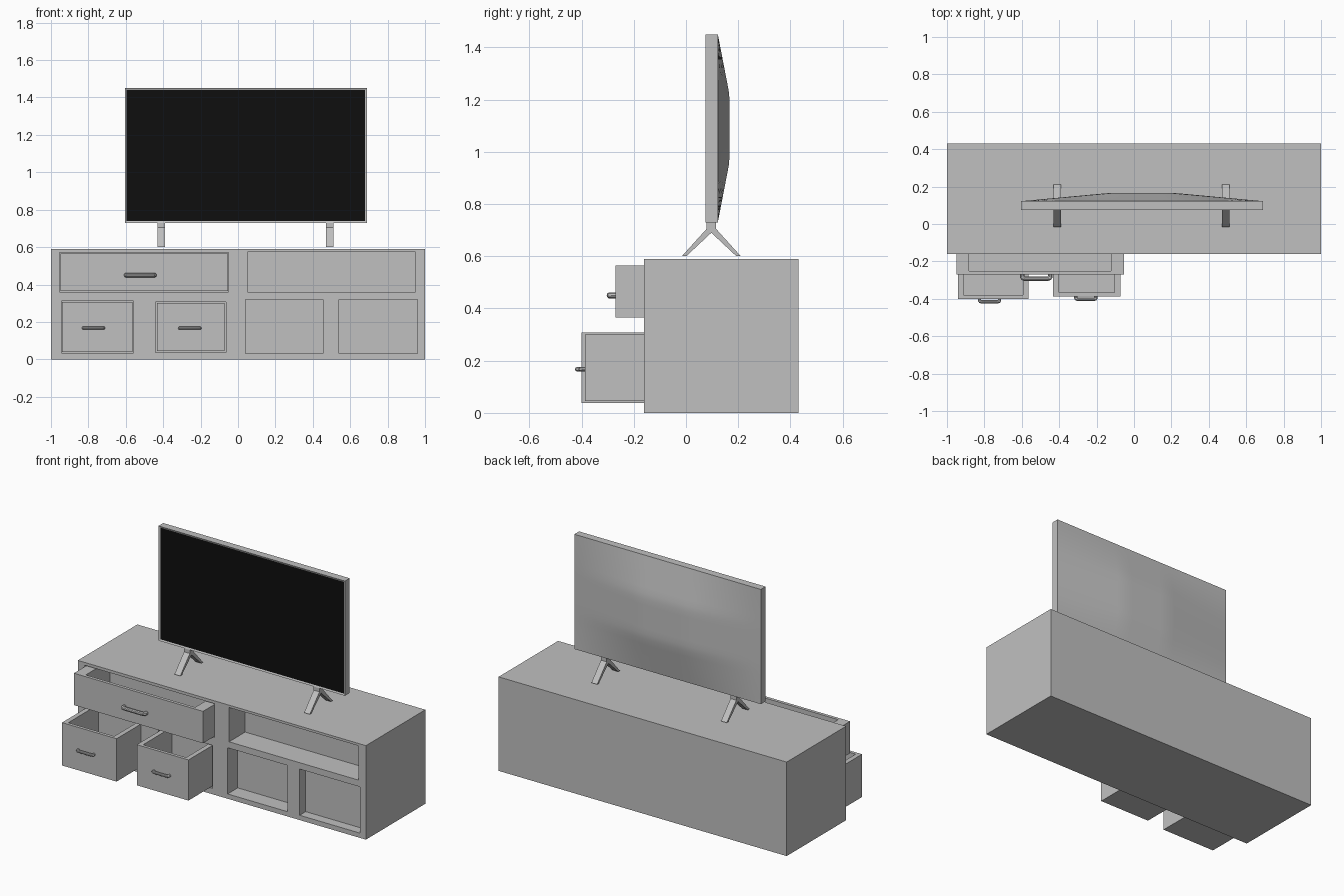
import bpy, bmesh
from mathutils import Vector

if "Cube" in bpy.data.objects:
    bpy.data.objects.remove(bpy.data.objects["Cube"], do_unlink=True)


def material(name, value):
    m = bpy.data.materials.new(name)
    m.use_nodes = True
    col = (value, value, value, 1)
    m.diffuse_color = col
    m.node_tree.nodes["Principled BSDF"].inputs["Base Color"].default_value = col
    return m


GREY = material("light grey", 0.53)
BLACK = material("screen black", 0.0045)


def add_object(name, bm, *mats):
    mesh = bpy.data.meshes.new(name)
    bm.to_mesh(mesh)
    bm.free()
    for m in mats or (GREY,):
        mesh.materials.append(m)
    ob = bpy.data.objects.new(name, mesh)
    bpy.context.collection.objects.link(ob)
    return ob


def activate(ob):
    bpy.ops.object.select_all(action='DESELECT')
    ob.select_set(True)
    bpy.context.view_layer.objects.active = ob


def box_bm(x, y, z):
    bm = bmesh.new()
    bmesh.ops.create_cube(bm, size=1)
    for v in bm.verts:
        v.co = Vector(r[0] if c < 0 else r[1] for c, r in zip(v.co, (x, y, z)))
    return bm


def carve(ob, x, y, z):
    """Cut a box-shaped hollow out of an object."""
    cutter = add_object("cutter", box_bm(x, y, z))
    cutter.hide_render = True
    mod = ob.modifiers.new("hollow", 'BOOLEAN')
    mod.operation, mod.solver, mod.object = 'DIFFERENCE', 'EXACT', cutter
    activate(ob)
    bpy.ops.object.modifier_apply(modifier=mod.name)
    bpy.data.objects.remove(cutter, do_unlink=True)


# Cabinet with six compartments: x range, z range, back of the hollow
FRONT = -0.16
cabinet = add_object("cabinet", box_bm((-1, 1), (FRONT, 0.43), (0, 0.59)))
compartments = [
    ((-0.955, -0.05), (0.36, 0.572), 0.0),
    ((0.05, 0.95), (0.36, 0.575), 0.0),
    ((-0.945, -0.56), (0.035, 0.312), -0.07),
    ((-0.44, -0.065), (0.037, 0.307), -0.07),
    ((0.04, 0.455), (0.03, 0.32), -0.06),
    ((0.54, 0.96), (0.03, 0.32), -0.1),
]
for x, z, back in compartments:
    carve(cabinet, x, (FRONT - 0.1, back), z)


def handle(name, x0, x1, y, z, reach, radius):
    """Round bar bent back to the drawer front at both ends."""
    half = [(x0 + radius, y + 0.005), (x0 + radius, y - reach * 0.6),
            (x0 + radius * 1.4, y - reach * 0.9), (x0 + radius * 2.2, y - reach)]
    path = half + [(x0 + x1 - px, py) for px, py in reversed(half)]
    curve = bpy.data.curves.new(name, 'CURVE')
    curve.dimensions = '3D'
    curve.bevel_depth, curve.bevel_resolution = radius, 3
    spline = curve.splines.new('POLY')
    spline.points.add(len(path) - 1)
    for p, (px, py) in zip(spline.points, path):
        p.co = (px, py, z, 1)
    curve.materials.append(GREY)
    ob = bpy.data.objects.new(name, curve)
    bpy.context.collection.objects.link(ob)
    activate(ob)
    bpy.ops.object.convert(target='MESH')
    bpy.ops.object.shade_smooth_by_angle()


def drawer(name, x, z, front, back, side, grip, grip_z, reach, radius):
    """Open-topped drawer pulled out of the cabinet, with its handle."""
    ob = add_object(name, box_bm(x, (front, back), z))
    carve(ob, (x[0] + side, x[1] - side), (front + 0.02, back - 0.01),
          (z[0] + 0.02, z[1] + 0.1))
    handle(name + "_handle", *grip, front, grip_z, reach, radius)


drawer("top_drawer", (-0.95, -0.054), (0.365, 0.565), -0.27, 0.0, 0.068,
       (-0.61, -0.435), 0.45, 0.022, 0.012)
drawer("lower_right_drawer", (-0.942, -0.563), (0.038, 0.307), -0.4, -0.07, 0.03,
       (-0.835, -0.71), 0.167, 0.016, 0.009)
drawer("lower_middle_drawer", (-0.432, -0.073), (0.045, 0.3), -0.387, -0.07, 0.03,
       (-0.32, -0.195), 0.167, 0.016, 0.009)

# Television frame with a recessed dark screen
TV_X, TV_Z, TV_BACK = (-0.605, 0.69), (0.73, 1.45), 0.122
bm = box_bm(TV_X, (0.075, TV_BACK), TV_Z)
bm.normal_update()
screen = min(bm.faces, key=lambda f: f.calc_center_median().y)
bmesh.ops.inset_region(bm, faces=[screen], thickness=0.014, depth=0)
screen.material_index = 1
for v in screen.verts:
    v.co.y += 0.004
add_object("television_frame", bm, GREY, BLACK)

# Gently bulging back panel
bm = bmesh.new()
bmesh.ops.create_grid(bm, x_segments=24, y_segments=20, size=1)
cx, hx = sum(TV_X) / 2, (TV_X[1] - TV_X[0]) / 2
cz, hz = sum(TV_Z) / 2, (TV_Z[1] - TV_Z[0]) / 2
for v in bm.verts:
    u, w = v.co.x, v.co.y
    bulge = min(1, (1 - abs(u)) / 0.75) * min(1, (1 - abs(w)) / 0.65)
    v.co = (cx - u * hx, TV_BACK + 0.045 * bulge, cz + w * hz)
panel = add_object("television_back", bm)
activate(panel)
bpy.ops.object.shade_smooth()

# Forked stand feet, extruded from a half profile mirrored in depth
MID_Y = 0.097
half = [(0.018, 0.735), (0.018, 0.705), (0.113, 0.6), (0.096, 0.6)]
profile = half + [(0, 0.69)] + [(-d, z) for d, z in reversed(half)]
for name, x in (("right_foot", -0.43), ("left_foot", 0.47)):
    bm = bmesh.new()
    face = bm.faces.new([bm.verts.new((x, MID_Y + d, z)) for d, z in profile])
    ext = bmesh.ops.extrude_face_region(bm, geom=[face])["geom"]
    bmesh.ops.translate(bm, vec=(0.04, 0, 0),
                        verts=[g for g in ext if isinstance(g, bmesh.types.BMVert)])
    bmesh.ops.recalc_face_normals(bm, faces=bm.faces)
    add_object(name, bm)
